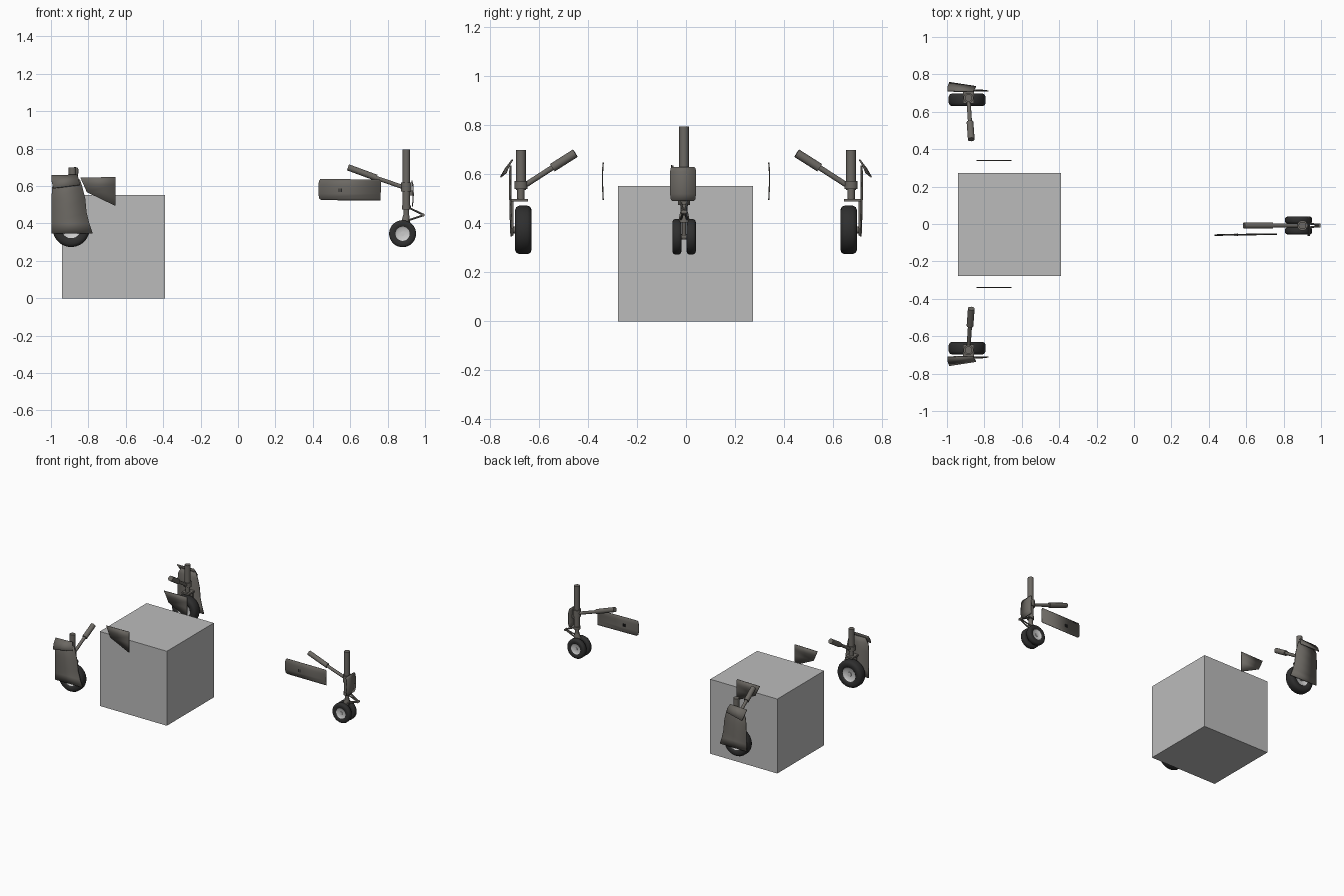
import bpy, bmesh, math
from mathutils import Vector

if "Cube" in bpy.data.objects:
    bpy.data.objects.remove(bpy.data.objects["Cube"])


def mat(name, r, g, b):
    m = bpy.data.materials.new(name)
    m.diffuse_color = (r, g, b, 1)
    m.use_nodes = True
    m.node_tree.nodes["Principled BSDF"].inputs["Base Color"].default_value = m.diffuse_color
    return m


METAL = mat("warm grey metal", 0.15, 0.14, 0.125)
TYRE = mat("tyre rubber", 0.028, 0.028, 0.028)
HUB = mat("light hub", 0.6, 0.6, 0.6)
GREY = mat("block grey", 0.5, 0.5, 0.5)
DARK = mat("dark fitting", 0.02, 0.02, 0.02)


def finish(name, bm, m, angle=35):
    bmesh.ops.recalc_face_normals(bm, faces=bm.faces)
    me = bpy.data.meshes.new(name)
    bm.to_mesh(me)
    bm.free()
    me.materials.append(m)
    ob = bpy.data.objects.new(name, me)
    bpy.context.collection.objects.link(ob)
    bpy.context.view_layer.objects.active = ob
    ob.select_set(True)
    bpy.ops.object.shade_smooth_by_angle(angle=math.radians(angle))
    ob.select_set(False)
    return ob


def rod(name, a, b, r, m=METAL, n=20, r2=None):
    a, b = Vector(a), Vector(b)
    bm = bmesh.new()
    bmesh.ops.create_cone(bm, cap_ends=True, segments=n, radius1=r,
                          radius2=r if r2 is None else r2, depth=(b - a).length)
    q = Vector((0, 0, 1)).rotation_difference(b - a)
    for v in bm.verts:
        v.co = q @ v.co + (a + b) / 2
    return finish(name, bm, m)


def box(name, lo, hi, m=METAL):
    bm = bmesh.new()
    bmesh.ops.create_cube(bm, size=1)
    for v in bm.verts:
        v.co = Vector([(lo[i] + hi[i]) / 2 + v.co[i] * (hi[i] - lo[i]) for i in range(3)])
    return finish(name, bm, m)


def lathe(name, prof, c, m, n=40):
    # closed profile of (radius, y offset) turned about the y axis
    bm = bmesh.new()
    rings = [[bm.verts.new((c[0] + r * math.cos(t), c[1] + y, c[2] + r * math.sin(t)))
              for r, y in prof] for t in [2 * math.pi * i / n for i in range(n)]]
    k = len(prof)
    for i in range(n):
        p, q = rings[i], rings[(i + 1) % n]
        for j in range(k):
            bm.faces.new((p[j], q[j], q[(j + 1) % k], p[(j + 1) % k]))
    return finish(name, bm, m, 50)


def wheel(name, c, r, w, hub):
    h = w / 2
    half = [(hub, h * 0.8), (hub * 1.15, h), (r * 0.82, h), (r * 0.94, h * 0.85), (r, h * 0.5)]
    lathe(name + "_tyre", half + [(a, -y) for a, y in reversed(half)], c, TYRE)
    lathe(name + "_hub", [(0.003, h * 0.55), (hub * 0.8, h * 0.55), (hub, h * 0.8),
                          (hub, -h * 0.8), (hub * 0.8, -h * 0.55), (0.003, -h * 0.55)], c, HUB)
    rod(name + "_axle", (c[0], c[1] - h * 0.75, c[2]), (c[0], c[1] + h * 0.75, c[2]), hub * 0.3, HUB)


def plate(name, rows, t=0.006):
    # thin sheet lofted through rows of (left point, right point)
    bm = bmesh.new()
    vs = [(bm.verts.new(a), bm.verts.new(b)) for a, b in rows]
    for p, q in zip(vs, vs[1:]):
        bm.faces.new((p[0], p[1], q[1], q[0]))
    ob = finish(name, bm, METAL)
    s = ob.modifiers.new("thickness", "SOLIDIFY")
    s.thickness, s.offset = t, 0
    return ob


# block
box("block", (-0.94, -0.277, 0), (-0.39, 0.273, 0.552), GREY)

# nose gear
Y = -0.008
rod("nose_strut", (0.9, Y, 0.48), (0.9, Y, 0.795), 0.02)
rod("nose_collar", (0.9, Y, 0.57), (0.9, Y, 0.62), 0.028)
rod("nose_lower_collar", (0.9, Y, 0.475), (0.9, Y, 0.495), 0.024)
rod("nose_piston", (0.9, Y, 0.42), (0.9, Y, 0.48), 0.015)
rod("nose_fork_flare", (0.896, Y, 0.405), (0.9, Y, 0.445), 0.024, r2=0.016)
rod("nose_fork", (0.88, Y, 0.335), (0.898, Y, 0.42), 0.009)
rod("nose_axle", (0.88, Y - 0.03, 0.345), (0.88, Y + 0.03, 0.345), 0.012)
rod("nose_brace_rod", (0.9, Y, 0.588), (0.72, Y, 0.65), 0.011)
rod("nose_brace_sleeve", (0.74, Y, 0.644), (0.588, Y, 0.7), 0.017)
for s in (-1, 1):
    wheel("nose_wheel", (0.88, Y + s * 0.029, 0.345), 0.072, 0.038, 0.038)
    # torque links meeting at a knee in front of the strut
    rod("torque_link_upper", (0.912, Y + s * 0.014, 0.485), (0.99, Y + s * 0.003, 0.447), 0.005, n=10)
    rod("torque_link_lower", (0.905, Y + s * 0.014, 0.415), (0.99, Y + s * 0.003, 0.443), 0.005, n=10)
rod("torque_knee", (0.99, Y - 0.012, 0.445), (0.99, Y + 0.012, 0.445), 0.008, n=12)
# front plate and its bracket
plate("nose_front_plate", [((x, Y - 0.004 - w, z), (x, Y - 0.004 + w, z)) for x, w, z in
      ((0.932, 0.042, 0.49), (0.932, 0.05, 0.497), (0.936, 0.053, 0.52), (0.937, 0.053, 0.56),
       (0.934, 0.053, 0.61), (0.93, 0.051, 0.624), (0.93, 0.046, 0.63))])
box("nose_plate_bracket", (0.9, Y - 0.01, 0.55), (0.934, Y + 0.01, 0.575))
# long side door
plate("nose_door", [((l, -0.06 + d, z), (r, -0.055 + d, z - 0.002)) for l, r, d, z in
      ((0.445, 0.763, 0.003, 0.525), (0.433, 0.763, 0.001, 0.535), (0.43, 0.763, -0.001, 0.56),
       (0.43, 0.764, -0.001, 0.605), (0.433, 0.763, 0.001, 0.628), (0.44, 0.758, 0.002, 0.637))], 0.005)
for x in (0.54, 0.552):
    box("nose_door_fitting", (x - 0.004, -0.064, 0.567), (x + 0.004, -0.052, 0.588), DARK)

# main gear, both sides
for s, side in ((-1, "right"), (1, "left")):
    def P(x, y, z):
        return (x, s * y, z)

    def slab(name, x0, x1, y0, y1, z0, z1):
        ys = sorted((s * y0, s * y1))
        box(side + name, (x0, ys[0], z0), (x1, ys[1], z1))

    X, SY = -0.885, 0.674
    rod(side + "_strut", P(X, SY, 0.535), P(X, SY, 0.70), 0.02)
    rod(side + "_collar", P(X, SY, 0.54), P(X, SY, 0.573), 0.027)
    rod(side + "_piston", P(X, SY, 0.495), P(X, SY, 0.54), 0.015)
    slab("_fork_top", X - 0.03, X + 0.03, 0.645, 0.712, 0.488, 0.5)
    slab("_fork_leg", X - 0.02, X + 0.02, 0.704, 0.712, 0.35, 0.5)
    rod(side + "_axle", P(-0.892, 0.64, 0.373), P(-0.892, 0.71, 0.373), 0.014)
    wheel(side + "_wheel", P(-0.892, 0.664, 0.373), 0.099, 0.068, 0.052)
    rod(side + "_brace_rod", P(X, 0.665, 0.55), P(-0.876, 0.53, 0.637), 0.011)
    rod(side + "_brace_sleeve", P(-0.877, 0.545, 0.627), P(-0.87, 0.452, 0.686), 0.018)
    # leg door, bowed, with flared trailing corner
    plate(side + "_leg_door", [(P(l, y, z), P(r, y - 0.003, z)) for l, r, y, z in
          ((-0.998, -0.777, 0.714, 0.347), (-0.998, -0.795, 0.716, 0.4), (-0.998, -0.81, 0.718, 0.46),
           (-0.998, -0.816, 0.719, 0.53), (-0.993, -0.832, 0.719, 0.595), (-0.97, -0.845, 0.718, 0.635))])
    # tilted upper door
    plate(side + "_upper_door", [(P(-0.988, 0.757, 0.588), P(-0.845, 0.735, 0.606)),
                                 (P(-0.996, 0.735, 0.625), P(-0.852, 0.722, 0.637)),
                                 (P(-0.998, 0.71, 0.656), P(-0.86, 0.708, 0.66))])
    # inner bay door, tapering downwards
    plate(side + "_bay_door", [(P(-0.66, 0.338, 0.496), P(-0.655, 0.338, 0.495)),
                               (P(-0.808, 0.341, 0.567), P(-0.655, 0.341, 0.567)),
                               (P(-0.825, 0.341, 0.605), P(-0.655, 0.341, 0.61)),
                               (P(-0.843, 0.338, 0.645), P(-0.655, 0.338, 0.648))], 0.005)
